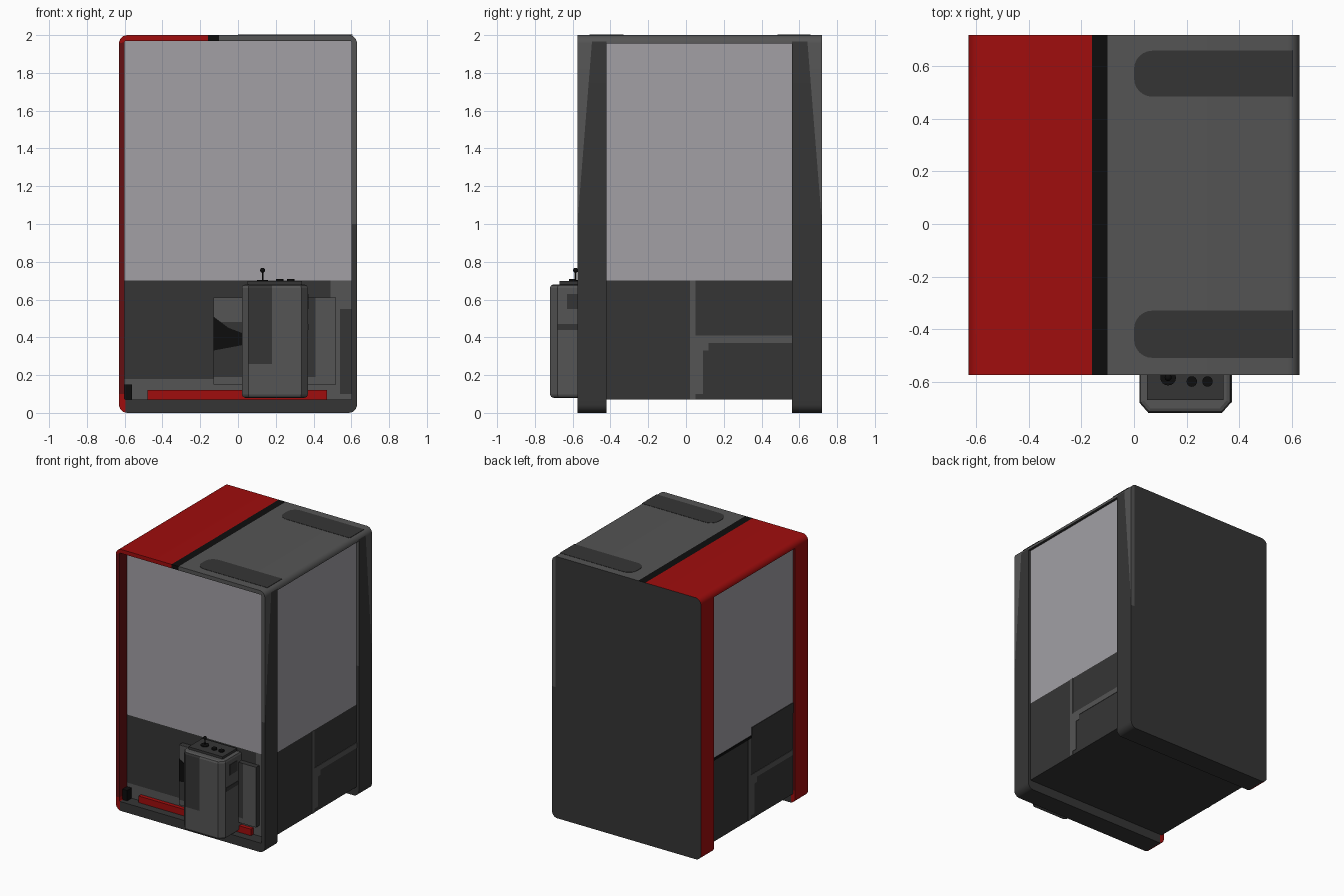
import bpy, bmesh, math
from mathutils import Vector

if "Cube" in bpy.data.objects:
    bpy.data.objects.remove(bpy.data.objects["Cube"])

COLOURS = {
    "red": (0.35, 0.004, 0.004), "dark_red": (0.13, 0.005, 0.006),
    "black": (0.004, 0.004, 0.004), "charcoal": (0.036, 0.036, 0.036),
    "grey": (0.09, 0.09, 0.09), "glass": (0.36, 0.35, 0.375),
}
NAMES = list(COLOURS)
MATS = []
for name, rgb in COLOURS.items():
    m = bpy.data.materials.new(name)
    m.use_nodes = True
    m.diffuse_color = (*rgb, 1)
    m.node_tree.nodes["Principled BSDF"].inputs["Base Color"].default_value = (*rgb, 1)
    MATS.append(m)


def finish(bm, name, colour, cuts=(), smooth=False):
    """Split the mesh along the cut planes, colour its faces, make the object."""
    for co, no in cuts:
        bmesh.ops.bisect_plane(bm, geom=bm.verts[:] + bm.edges[:] + bm.faces[:],
                               plane_co=co, plane_no=no)
    bmesh.ops.recalc_face_normals(bm, faces=bm.faces[:])
    for f in bm.faces:
        pick = colour if isinstance(colour, str) else colour(f.calc_center_median(), f.normal)
        f.material_index = NAMES.index(pick)
    me = bpy.data.meshes.new(name)
    bm.to_mesh(me)
    bm.free()
    for m in MATS:
        me.materials.append(m)
    ob = bpy.data.objects.new(name, me)
    bpy.context.collection.objects.link(ob)
    if smooth:
        bpy.ops.object.select_all(action="DESELECT")
        ob.select_set(True)
        bpy.context.view_layer.objects.active = ob
        bpy.ops.object.shade_smooth_by_angle(angle=math.radians(35))
    return ob


def box(name, lo, hi, colour, cuts=()):
    bm = bmesh.new()
    bmesh.ops.create_cube(bm, size=1)
    for v in bm.verts:
        v.co = [(a + b) / 2 + c * (b - a) for a, b, c in zip(lo, hi, v.co)]
    return finish(bm, name, colour, cuts)


def prism(outline, depth):
    """Extrude a closed outline of points by a vector."""
    bm = bmesh.new()
    face = bm.faces.new([bm.verts.new(p) for p in outline])
    out = bmesh.ops.extrude_face_region(bm, geom=[face])
    moved = [g for g in out["geom"] if isinstance(g, bmesh.types.BMVert)]
    bmesh.ops.translate(bm, verts=moved, vec=depth)
    if face.is_valid is False or len(bm.faces) == len(outline) + 1:
        bm.faces.new([v for v in bm.verts if v not in moved])
    return bm


def rounded(x0, x1, z0, z1, r, steps=6):
    """Points of a rounded rectangle, corner by corner."""
    pts = []
    corners = ((x1 - r, z1 - r), (x0 + r, z1 - r), (x0 + r, z0 + r), (x1 - r, z0 + r))
    for i, (cx, cz) in enumerate(corners):
        for k in range(steps + 1):
            a = math.pi / 2 * (i + k / steps)
            pts.append((cx + r * math.cos(a), cz + r * math.sin(a)))
    return pts


def ring(y0, y1):
    """Rounded rectangular hoop running around the cabinet."""
    bm = bmesh.new()
    outer = rounded(-0.63, 0.63, 0, 2, 0.045)
    inner = rounded(-0.6, 0.6, 0.07, 1.97, 0.006)
    loops = [[bm.verts.new((x, y, z)) for x, z in pts]
             for pts, y in ((outer, y0), (outer, y1), (inner, y1), (inner, y0))]
    n = len(outer)
    for a, b in zip(loops, loops[1:] + loops[:1]):
        for i in range(n):
            bm.faces.new((a[i], a[(i + 1) % n], b[(i + 1) % n], b[i]))
    return bm


# Cabinet shell colouring
def shell_colour(c, n):
    if n.y > 0.7 and c.y > 0.7:
        return "grey" if c.x > 0.6 and c.z > 1 else "charcoal"
    if c.x < -0.595 or (c.z > 1.9 and c.x < -0.16):
        strip = c.y < -0.41 and 0.1 < c.z < 1.94 and n.x > -0.7
        return "dark_red" if strip else "red"
    if c.z > 1.9 and c.x < -0.1:
        return "black"
    if c.z > 1.945 and (n.z > 0.3 or n.y < -0.7):
        return "grey"
    if n.x > 0.7 and c.x > 0.61:
        # light wedge on the outer edge of each post, tapering downwards
        reach = 0.08 * (c.z - 1) if c.z > 1 else 0
        wedge = c.y < -0.575 + reach or c.y > 0.72 - reach
        return "grey" if wedge or -0.42 < c.y < 0.56 else "charcoal"
    if n.y < -0.7 and c.x > 0.59 and c.z > 1:
        return "grey"
    return "charcoal"


X, Y, Z = Vector((1, 0, 0)), Vector((0, 1, 0)), Vector((0, 0, 1))
SHELL_CUTS = [((-0.16, 0, 0), X), ((-0.1, 0, 0), X), ((0, 0, 1), Z),
              ((-0.598, 0, 0), X), ((0.601, 0, 0), X), ((0, 0, 0.1), Z)]
front_wedge = ((0, -0.575, 1), Vector((0, 1, -0.08)))
back_wedge = ((0, 0.72, 1), Vector((0, 1, 0.08)))

# Front hoop, roof and solid back
finish(ring(-0.575, -0.42), "front_frame", shell_colour, SHELL_CUTS + [front_wedge], True)

roof = ring(-0.42, 0.56)
bmesh.ops.bisect_plane(roof, geom=roof.verts[:] + roof.edges[:] + roof.faces[:],
                       plane_co=(0, 0, 1.955), plane_no=Z, clear_inner=True)
bmesh.ops.holes_fill(roof, edges=[e for e in roof.edges if e.is_boundary])
finish(roof, "roof", shell_colour, SHELL_CUTS[:2], True)

back = prism([(x, 0.56, z) for x, z in rounded(-0.63, 0.63, 0, 2, 0.045)], (0, 0.16, 0))
finish(back, "back_frame", shell_colour, SHELL_CUTS + [back_wedge], True)

# Dark pads on the roof
for label, y0, y1 in (("front", -0.51, -0.33), ("rear", 0.485, 0.66)):
    pts = [(x, y) for x, y in rounded(0, 0.7, y0, y1, 0.07) if x < 0.5]
    outline = [(x, y, 1.999) for x, y in pts] + [(0.605, y0, 1.999), (0.605, y1, 1.999)]
    finish(prism(outline, (0, 0, 0.003)), label + "_roof_pad", "charcoal")


# Cabinet body with windows above and panels below
def body_colour(c, n):
    if c.z > 0.7 and abs(n.z) < 0.5:
        return "glass"
    if n.y < -0.5 and (c.x > 0.49 or c.z < 0.18):
        return "grey"
    return "charcoal"


box("cabinet_body", (-0.61, -0.485, 0.07), (0.61, 0.6, 1.98), body_colour,
    [((0, 0, 0.7), Z), ((0, 0, 0.18), Z), ((0.49, 0, 0), X)])

# Light trim lines on the lower side panels, turned half round on the left
TRIMS = [(0.02, 0.05, 0.07, 0.7), (0.05, 0.09, 0.1, 0.33),
         (0.09, 0.56, 0.37, 0.41), (0.05, 0.12, 0.33, 0.41)]
for side, label in ((1, "right"), (-1, "left")):
    for i, (y0, y1, z0, z1) in enumerate(TRIMS):
        if side < 0:
            y0, y1 = 0.14 - y1, 0.14 - y0
        xs = sorted((side * 0.605, side * 0.613))
        box(f"{label}_side_trim_{i + 1}", (xs[0], y0, z0), (xs[1], y1, z1), "grey")
box("left_window_step", (-0.614, -0.42, 0.69), (-0.606, 0.08, 0.77), "charcoal")
box("left_window_sill", (-0.614, 0.08, 0.69), (-0.606, 0.56, 0.71), "black")

# Details in the front recess
box("front_dark_patch", (0.54, -0.489, 0.1), (0.6, -0.482, 0.55), "charcoal")
box("red_kick_strip", (-0.48, -0.515, 0.07), (0.47, -0.48, 0.12), "red")
box("corner_block", (-0.6, -0.54, 0.07), (-0.56, -0.48, 0.15), "black")
box("prize_door", (-0.13, -0.525, 0.15), (0.52, -0.48, 0.61),
    lambda c, n: "grey" if n.y < -0.5 and (c.x > 0.41 or c.z < 0.19) else "charcoal",
    [((0.41, 0, 0), X), ((0, 0, 0.19), Z)])
box("prize_door_light_panel", (-0.13, -0.528, 0.48), (0.02, -0.522, 0.61), "grey")
finish(prism([(-0.13, -0.53, 0.33), (0.03, -0.53, 0.36), (0.03, -0.53, 0.42),
              (-0.05, -0.53, 0.45), (-0.13, -0.53, 0.51)], (0, 0.008, 0)),
       "prize_door_flap", "black")

# Control console with chamfered corners
console = prism([(0.02, -0.485, 0.08), (0.02, -0.68, 0.08), (0.055, -0.72, 0.08),
                 (0.335, -0.72, 0.08), (0.37, -0.68, 0.08), (0.37, -0.485, 0.08)],
                (0, 0, 0.6))
rims = [e for e in console.edges if abs(e.verts[0].co.z - e.verts[1].co.z) < 0.01]
bmesh.ops.bevel(console, geom=rims, offset=0.018, segments=2, affect="EDGES", profile=0.5)
finish(console, "console",
       lambda c, n: "charcoal" if n.y < -0.9 and c.x < 0.18 and c.z > 0.26 else "grey",
       [((0.18, 0, 0), X), ((0, 0, 0.26), Z)])
box("console_side_band", (0.365, -0.68, 0.44), (0.373, -0.49, 0.47), "charcoal")
box("console_side_patch", (0.365, -0.63, 0.55), (0.373, -0.54, 0.63), "charcoal")
box("control_plate", (0.05, -0.67, 0.67), (0.34, -0.5, 0.698), "charcoal")


# Joystick and buttons
def rod(name, x, y, z0, z1, r, colour):
    bm = bmesh.new()
    bmesh.ops.create_cone(bm, cap_ends=True, segments=16, radius1=r, radius2=r, depth=z1 - z0)
    bmesh.ops.translate(bm, verts=bm.verts[:], vec=(x, y, (z0 + z1) / 2))
    finish(bm, name, colour, smooth=True)


rod("joystick_base", 0.13, -0.585, 0.695, 0.704, 0.03, "black")
rod("joystick_shaft", 0.13, -0.585, 0.7, 0.755, 0.004, "black")
ball = bmesh.new()
bmesh.ops.create_uvsphere(ball, u_segments=16, v_segments=10, radius=0.013)
bmesh.ops.translate(ball, verts=ball.verts[:], vec=(0.13, -0.585, 0.755))
finish(ball, "joystick_ball", "black", smooth=True)
for i, bx in enumerate((0.22, 0.28)):
    rod(f"button_{i + 1}", bx, -0.6, 0.695, 0.708, 0.02, "black")
